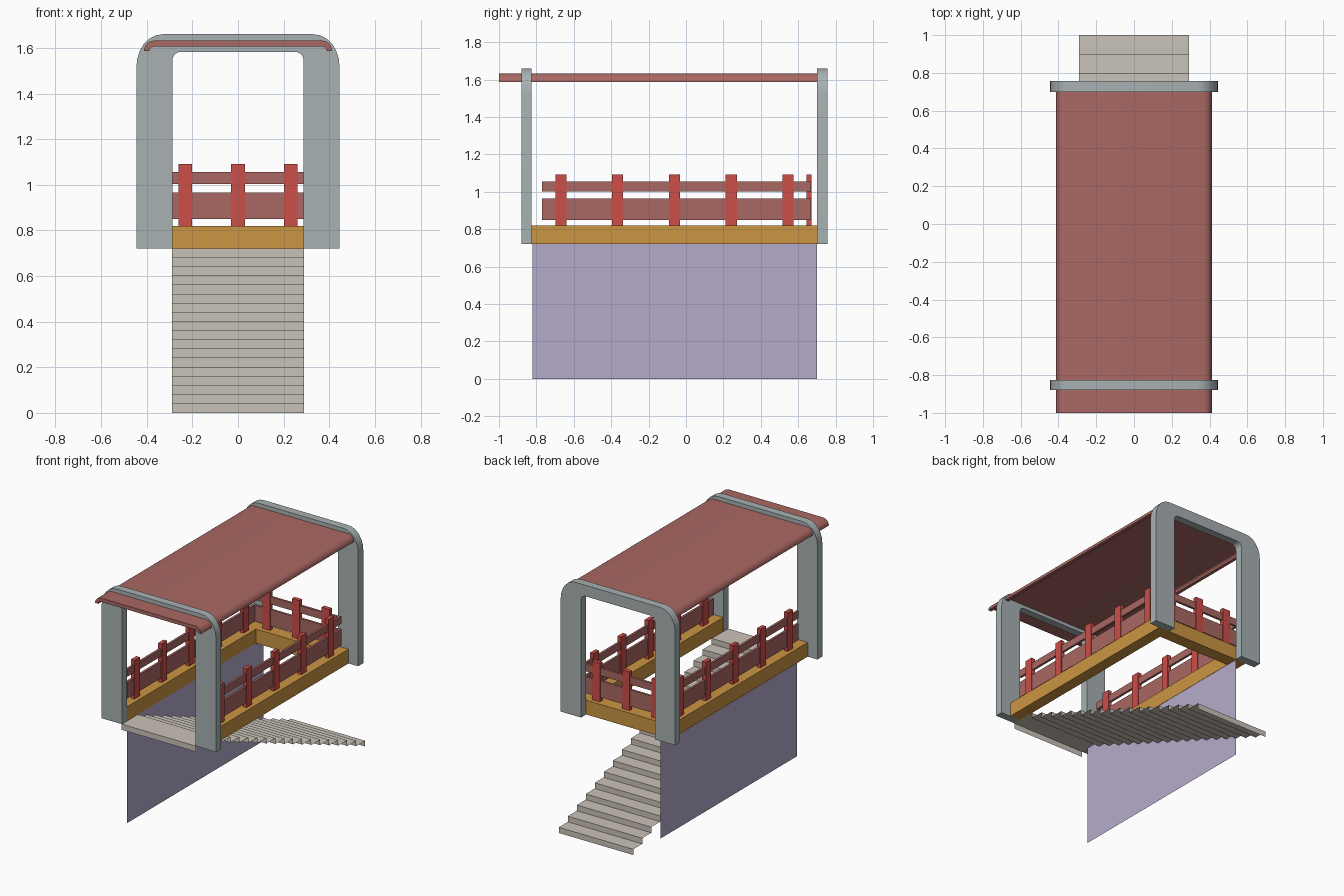
import bpy, bmesh, math

if "Cube" in bpy.data.objects:
    bpy.data.objects.remove(bpy.data.objects["Cube"])


def material(name, r, g, b):
    m = bpy.data.materials.new(name)
    lin = [((c / 255 + 0.055) / 1.055) ** 2.4 for c in (r, g, b)]
    m.diffuse_color = (*lin, 1)
    m.use_nodes = True
    m.node_tree.nodes["Principled BSDF"].inputs["Base Color"].default_value = m.diffuse_color
    return m


GREY = material("arch grey", 168, 177, 178)
BRICK = material("brick red", 170, 104, 99)
RED = material("post red", 204, 78, 73)
WOOD = material("warm wood", 203, 149, 66)
STONE = material("stair stone", 202, 195, 184)
LILAC = material("lilac wall", 182, 172, 204)


def finish(bm, name, mat, smooth=False, recalc=True):
    if recalc:
        bmesh.ops.recalc_face_normals(bm, faces=bm.faces)
    me = bpy.data.meshes.new(name)
    bm.to_mesh(me)
    bm.free()
    me.materials.append(mat)
    ob = bpy.data.objects.new(name, me)
    bpy.context.collection.objects.link(ob)
    if smooth:
        bpy.ops.object.select_all(action='DESELECT')
        ob.select_set(True)
        bpy.context.view_layer.objects.active = ob
        bpy.ops.object.shade_smooth_by_angle(angle=math.radians(35))
    return ob


def boxes(name, mat, extents):
    """Boxes given as (x0, x1, y0, y1, z0, z1), joined in one object."""
    bm = bmesh.new()
    for x0, x1, y0, y1, z0, z1 in extents:
        vs = bmesh.ops.create_cube(bm, size=1)["verts"]
        for v in vs:
            v.co.x = x1 if v.co.x > 0 else x0
            v.co.y = y1 if v.co.y > 0 else y0
            v.co.z = z1 if v.co.z > 0 else z0
    return finish(bm, name, mat)


def band(name, mat, outer, inner, y0, y1):
    """Solid strip between two matching xz outlines, extruded along y."""
    bm = bmesh.new()
    rings = [[bm.verts.new((p[0], y, p[1])) for p in path]
             for y in (y0, y1) for path in (outer, inner)]
    o0, i0, o1, i1 = rings
    for k in range(len(outer) - 1):
        for a, b in ((o0, i0), (o1, i1), (o0, o1), (i0, i1)):
            bm.faces.new((a[k], a[k + 1], b[k + 1], b[k]))
    for k in (0, -1):
        bm.faces.new((o0[k], i0[k], i1[k], o1[k]))
    return finish(bm, name, mat, smooth=True)


def hoop(half, top, rx, rz, bottom=None, n=6):
    """Upside-down U outline with rounded corners, left to right."""
    right = []
    for k in range(n + 1):
        a = math.pi / 2 * (1 - k / n)
        right.append((half - rx + rx * math.cos(a), top - rz + rz * math.sin(a)))
    if bottom is not None:
        right.append((half, bottom))
    return [(-x, z) for x, z in reversed(right)] + right


# Two arches
for name, y0, y1 in (("front_arch", -0.88, -0.825), ("back_arch", 0.70, 0.757)):
    band(name, GREY, hoop(0.445, 1.66, 0.115, 0.14, 0.72),
         hoop(0.287, 1.582, 0.035, 0.035, 0.72), y0, y1)

# Curved-edge roof sheet
band("roof", BRICK, hoop(0.412, 1.632, 0.045, 0.045),
     hoop(0.388, 1.606, 0.02, 0.02), -1.0, 0.70)

# Wooden base beams: two sides and the back
boxes("base_beams", WOOD, [
    (-0.37, -0.288, -0.83, 0.70, 0.72, 0.82),
    (0.288, 0.37, -0.83, 0.70, 0.72, 0.82),
    (-0.288, 0.288, 0.61, 0.70, 0.72, 0.82)])

# Fence rails and posts
FX, FY = 0.33, 0.657
rails = []
for z0, z1 in ((0.85, 0.965), (1.003, 1.055)):
    for s in (-1, 1):
        rails.append((s * FX - 0.008, s * FX + 0.008, -0.77, 0.668, z0, z1))
    rails.append((-FX, FX, FY - 0.008, FY + 0.008, z0, z1))
boxes("fence_rails", BRICK, rails)

posts = []
for s in (-1, 1):
    for k in range(5):
        y = -0.669 + 0.3035 * k
        posts.append((s * FX - 0.014, s * FX + 0.014, y - 0.03, y + 0.03, 0.82, 1.092))
for x in (-0.231, 0, 0.231):
    posts.append((x - 0.03, x + 0.03, FY - 0.014, FY + 0.014, 0.82, 1.092))
boxes("fence_posts", RED, posts)

# Stairs: folded sheet descending to the back, with a landing lip at the front
path = []
for k in range(18):
    y = 1.0 - 0.1 * k
    path += [(y, 0.04 * k), (y, 0.04 * (k + 1))]
path += [(-0.88, 0.72), (-0.88, 0.68)]
bm = bmesh.new()
left = [bm.verts.new((-0.29, y, z)) for y, z in path]
right = [bm.verts.new((0.29, y, z)) for y, z in path]
for k in range(len(path) - 1):
    bm.faces.new((left[k], right[k], right[k + 1], left[k + 1]))
for f in bm.faces:
    f.normal_update()
if sum(f.normal.z for f in bm.faces) < 0:
    bmesh.ops.reverse_faces(bm, faces=bm.faces)
finish(bm, "stairs", STONE, recalc=False)

# Thin side wall below the left beam
bm = bmesh.new()
bm.faces.new([bm.verts.new((-0.29, y, z)) for y, z in
              ((-0.82, 0), (0.70, 0), (0.70, 0.722), (-0.82, 0.722))])
finish(bm, "side_wall", LILAC, recalc=False)
